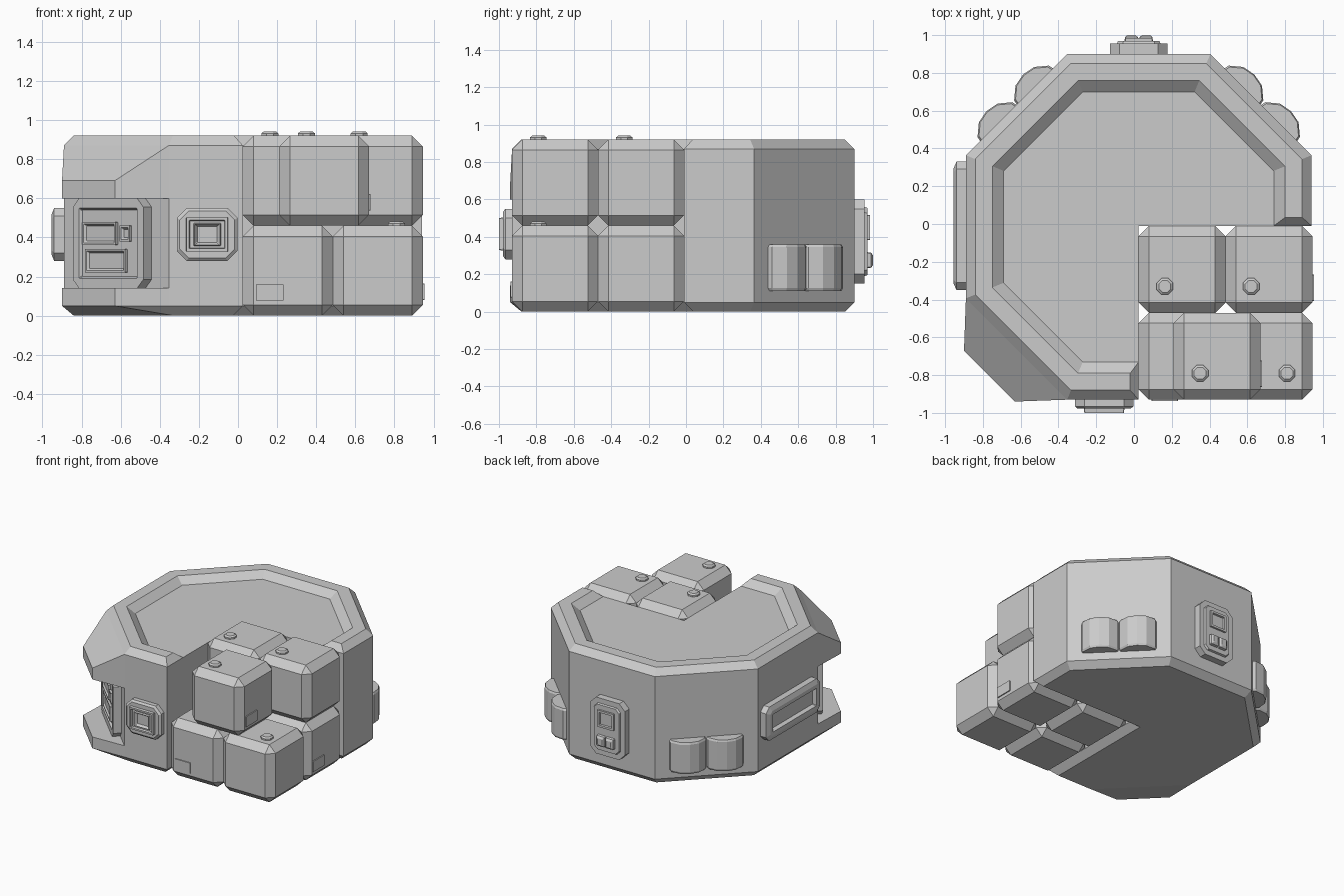
import bpy, bmesh, math
from mathutils import Vector, Matrix

if "Cube" in bpy.data.objects:
    bpy.data.objects.remove(bpy.data.objects["Cube"])

CX, CY, R = 0.025, -0.015, 0.915   # octagon centre and apothem
T = math.tan(math.pi / 8)


def finish(name, bm):
    bmesh.ops.recalc_face_normals(bm, faces=bm.faces[:])
    me = bpy.data.meshes.new(name)
    bm.to_mesh(me)
    bm.free()
    ob = bpy.data.objects.new(name, me)
    bpy.context.collection.objects.link(ob)
    return ob


def loft(name, loops, closed=True, matrix=None):
    """Skin a list of point loops; closed loops get caps, open ones get end caps."""
    bm = bmesh.new()
    rows = [[bm.verts.new(p) for p in loop] for loop in loops]
    n = len(rows[0])
    for a, b in zip(rows, rows[1:]):
        for i in range(n if closed else n - 1):
            j = (i + 1) % n
            bm.faces.new((a[i], a[j], b[j], b[i]))
    if closed:
        bm.faces.new(rows[0])
        bm.faces.new(rows[-1])
    else:
        bm.faces.new([r[0] for r in rows])
        bm.faces.new([r[-1] for r in rows])
    if matrix:
        bm.transform(matrix)
    return finish(name, bm)


def hull(name, pts):
    bm = bmesh.new()
    for p in pts:
        bm.verts.new(p)
    bmesh.ops.convex_hull(bm, input=bm.verts[:])
    bmesh.ops.dissolve_limit(bm, angle_limit=0.01, verts=bm.verts[:], edges=bm.edges[:])
    return finish(name, bm)


def wall(x, y, z, nx, ny):
    """Local frame on a wall: u sideways, v up, w outward."""
    w = Vector((nx, ny, 0)).normalized()
    v = Vector((0, 0, 1))
    u = v.cross(w)
    m = Matrix((u, v, w)).transposed().to_4x4()
    m.translation = (x, y, z)
    return m


def panel(name, frame, rings, u=0, v=0):
    """Stepped plate; each ring = half width, half height, corner cut, depth."""
    loops = []
    for a, b, c, d in rings:
        q = [(a, c - b), (a, b - c), (a - c, b), (c - a, b),
             (-a, b - c), (-a, c - b), (c - a, -b), (a - c, -b)]
        loops.append([(u + x, v + y, d) for x, y in q])
    return loft(name, loops, matrix=frame)


def outline(d, e, z):
    """Octagon inset by d with the front right quarter cut out (cut inset by e)."""
    r = R - d
    h = r * T
    pts = [(CX + r, -0.01 + e)]
    pts += [(CX + x, CY + y) for x, y in
            ((r, h), (h, r), (-h, r), (-r, h), (-r, -h), (-h, -r))]
    pts += [(CX - e, CY - r), (CX - e, -0.01 + e)]
    return [(x, y, z) for x, y in pts]


# Main body and raised rim
loft("body", [outline(0.05, 0.05, 0), outline(0, 0, 0.05), outline(0, 0, 0.87)])
loft("top_rim", [outline(d, e, z)[:-1] for d, e, z in
                 ((0, 0, 0.87), (0.05, 0.045, 0.92), (0.14, 0.045, 0.92), (0.2, 0, 0.87))], False)

# Console hood and ledge on the front left diagonal
inner = [(CX - R, CY - R * T), (CX - R * T, CY - R)]
outer = [(-0.9, -0.67), (-0.63, -0.94)]
low = [(-0.84, -0.37), (-0.33, -0.88)]


def at(pts, *zs):
    return [(x, y, z) for z in zs for x, y in pts]


hull("console_hood", at(inner, 0.6, 0.87) + at(outer, 0.6, 0.69))
hull("console_ledge", at(inner, 0.05, 0.14) + at(outer, 0.05, 0.14) + at(low, 0))

# Console panel with screens and a button
k = R * math.sqrt(0.5)
console = wall(CX - k, CY - k, 0.37, -1, -1)
panel("console_panel", console, [(0.255, 0.23, 0.045, 0), (0.255, 0.23, 0.045, 0.06),
      (0.21, 0.18, 0.004, 0.06), (0.2, 0.17, 0.004, 0.045)])
for name, u, v, a, b in (("console_screen", -0.065, 0.05, 0.12, 0.058),
                         ("console_keyboard", -0.02, -0.09, 0.145, 0.06),
                         ("console_button", 0.12, 0.05, 0.036, 0.04)):
    panel(name, console, [(a, b, 0.002, 0.045), (a, b, 0.002, 0.062),
          (a - 0.01, b - 0.01, 0.002, 0.062), (a - 0.02, b - 0.02, 0.002, 0.05)], u, v)

# Front switch plate
panel("front_panel", wall(-0.158, -0.93, 0.415, 0, -1),
      [(0.155, 0.135, 0.05, 0), (0.155, 0.135, 0.05, 0.035), (0.14, 0.12, 0.045, 0.048),
       (0.107, 0.088, 0.003, 0.048), (0.105, 0.086, 0.003, 0.07), (0.092, 0.073, 0.003, 0.07),
       (0.088, 0.069, 0.003, 0.053), (0.07, 0.058, 0.003, 0.053),
       (0.065, 0.053, 0.003, 0.065), (0.05, 0.04, 0.003, 0.045)])

# Long window plate on the left
panel("left_panel", wall(-0.89, -0.01, 0.415, -1, 0),
      [(0.34, 0.135, 0.04, 0), (0.34, 0.135, 0.04, 0.05), (0.305, 0.1, 0.02, 0.065),
       (0.275, 0.07, 0.004, 0.065), (0.265, 0.06, 0.004, 0.035)])

# Back control plate
back = wall(CX, 0.9, 0.375, 0, 1)
panel("back_panel", back, [(0.153, 0.225, 0.05, 0), (0.153, 0.225, 0.05, 0.055),
      (0.115, 0.185, 0.03, 0.055), (0.11, 0.18, 0.03, 0.07)])
panel("back_window", back, [(0.072, 0.067, 0.003, 0.07), (0.072, 0.067, 0.003, 0.085),
      (0.055, 0.05, 0.003, 0.085), (0.05, 0.045, 0.003, 0.055)], 0, 0.075)
for s in (-1, 1):
    panel("back_button", back, [(0.036, 0.043, 0.005, 0.07), (0.034, 0.04, 0.005, 0.09),
          (0.02, 0.025, 0.005, 0.1)], s * 0.039, -0.1)

# Paired padded rolls on the back diagonals
section = [(-0.137, -0.01), (-0.13, 0.025), (-0.07, 0.075), (0, 0.088),
           (0.07, 0.075), (0.13, 0.025), (0.137, -0.01)]
for side in (-1, 1):
    frame = wall(CX + side * k, CY + k, 0.235, side, 1)
    for off in (-0.137, 0.137):
        loft("wall_roll", [[(off + x * s, v, w * s) for x, w in section]
             for v, s in ((-0.125, 0.93), (-0.11, 1), (0.11, 1), (0.125, 0.93))], matrix=frame)

# Stacked crates, each with an octagonal stud on the lid
S = 0.46
crates = [(0.255, -0.70, 0, 0), (0.715, -0.70, 0, 0.095), (0.255, -0.24, 0, 0),
          (0.715, -0.24, 0, 0), (0.255, -0.24, 1, -0.092), (0.715, -0.24, 1, -0.095),
          (0.44, -0.70, 1, -0.09)]
for x, y, level, stud in crates:
    bm = bmesh.new()
    bmesh.ops.create_cube(bm, size=S)
    bmesh.ops.bevel(bm, geom=bm.edges[:], offset=0.055, segments=1, affect='EDGES')
    bm.transform(Matrix.Translation((x, y, S * (level + 0.5))))
    finish("crate", bm)
    if stud:
        loft("crate_stud", [[(x + stud + r * math.cos((i + .5) * math.pi / 4),
                              y - 0.09 + r * math.sin((i + .5) * math.pi / 4),
                              S * (level + 1) + z) for i in range(8)]
                            for r, z in ((0.047, -0.01), (0.047, 0.012), (0.034, 0.022))])

# Thin label plates on the crates
for frame in (wall(0.163, -0.93, 0.118, 0, -1), wall(0.945, -0.338, 0.122, 1, 0),
              wall(0.67, -0.793, 0.58, 1, 0)):
    panel("crate_label", frame, [(0.07, 0.042, 0.002, -0.005), (0.07, 0.042, 0.002, 0.008)])
